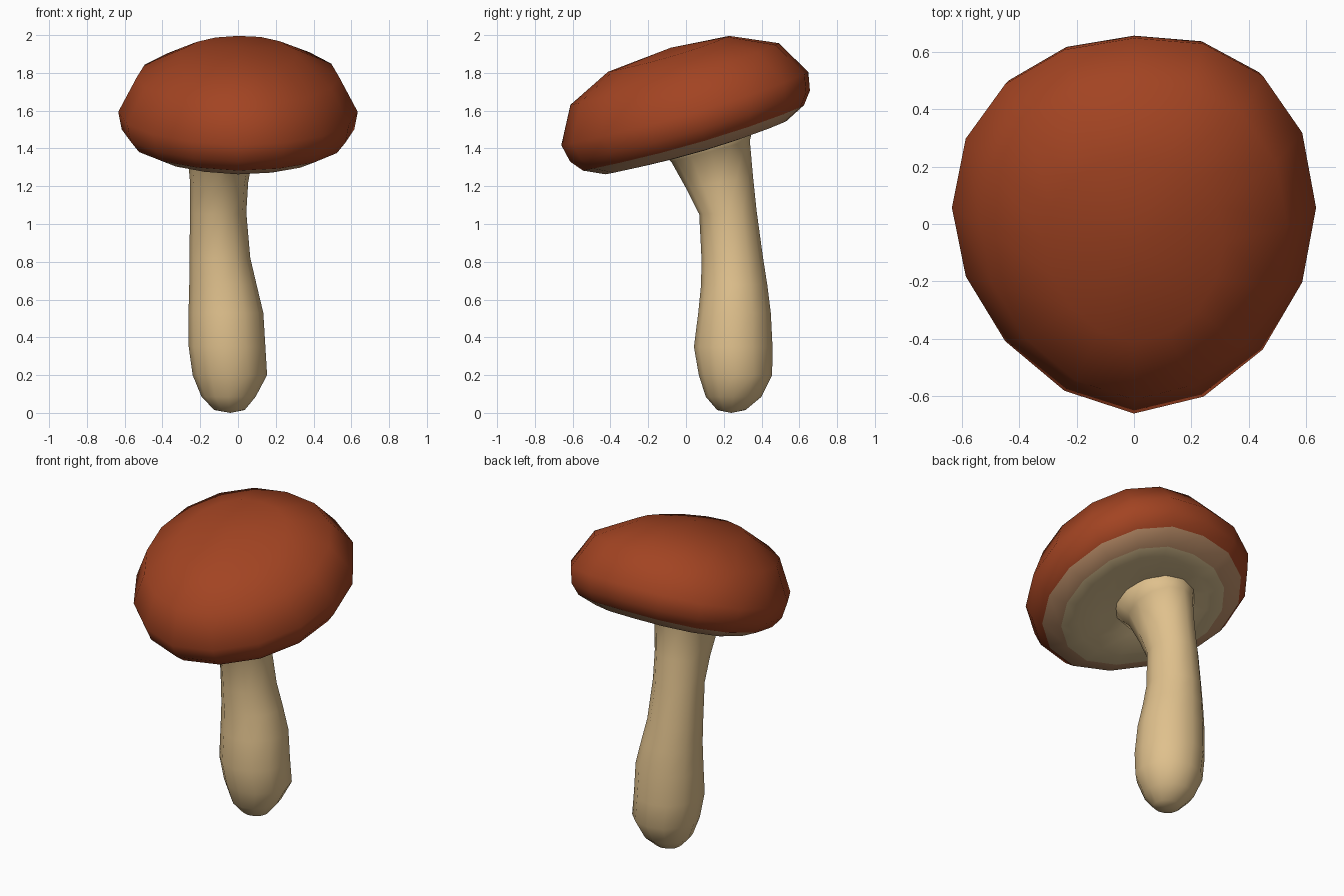
import bpy, bmesh, math
from mathutils import Matrix, Vector

if "Cube" in bpy.data.objects:
    bpy.data.objects.remove(bpy.data.objects["Cube"])


def material(name, rgb):
    m = bpy.data.materials.new(name)
    m.diffuse_color = (*rgb, 1)
    m.use_nodes = True
    m.node_tree.nodes["Principled BSDF"].inputs["Base Color"].default_value = m.diffuse_color
    return m


RED = material("cap red brown", (0.362, 0.057, 0.016))
TAN = material("cap edge tan", (0.50, 0.27, 0.14))
GILL = material("gill cream", (0.62, 0.47, 0.25))
STEM = material("stem cream", (0.74, 0.53, 0.265))


def loft(name, rings, bottom, top, mats, rule):
    """Skin a stack of rings (lists of points), closed by two end points."""
    bm = bmesh.new()
    loops = [[bm.verts.new(p) for p in r] for r in rings]
    n = len(loops[0])
    lo, hi = bm.verts.new(bottom), bm.verts.new(top)
    for k in range(len(loops) - 1):
        for i in range(n):
            j = (i + 1) % n
            f = bm.faces.new((loops[k][i], loops[k][j], loops[k + 1][j], loops[k + 1][i]))
            f.material_index = rule(k)
    for i in range(n):
        j = (i + 1) % n
        bm.faces.new((lo, loops[0][j], loops[0][i])).material_index = rule(-1)
        bm.faces.new((hi, loops[-1][i], loops[-1][j])).material_index = rule(len(loops))
    bmesh.ops.recalc_face_normals(bm, faces=bm.faces)
    for f in bm.faces:
        f.smooth = True
    me = bpy.data.meshes.new(name)
    bm.to_mesh(me)
    bm.free()
    for m in mats:
        me.materials.append(m)
    ob = bpy.data.objects.new(name, me)
    bpy.context.collection.objects.link(ob)
    return ob


# Cap: slightly lopsided dome leaning down towards the front
tilt = Matrix.Translation((0, 0, 1.59)) @ Matrix.Rotation(math.radians(16.5), 4, 'X')


def cap_point(r, w, a):
    c, s = math.cos(a), math.sin(a)
    k = r / 0.68
    shift = 0.055 * c * c + 0.03 * max(0, math.sin(2 * a))
    sag = 0.035 * c * c * k
    return tilt @ Vector((0.93 * r * c, r * s + k * shift, w - sag))


profile = [(0.12, -0.16), (0.25, -0.185), (0.40, -0.20), (0.50, -0.193),
           (0.61, -0.14), (0.662, -0.075), (0.682, 0.022), (0.575, 0.213),
           (0.335, 0.324)]
cap_rings = [[cap_point(r, w, math.tau * i / 16) for i in range(16)] for r, w in profile]
# gills underneath, a tan band at the edge, red above
loft("cap", cap_rings, tilt @ Vector((0, 0, -0.15)), tilt @ Vector((0, 0.02, 0.352)),
     [RED, TAN, GILL], lambda k: 2 if k < 3 else 1 if k == 3 else 0)

# Stem: bulbous foot, curved neck, flared tilted top (z, x, y, rx, ry, tilt)
sections = [(0.015, -0.045, 0.24, 0.08, 0.075, 0),
            (0.085, -0.05, 0.252, 0.143, 0.147, 0),
            (0.20, -0.043, 0.262, 0.197, 0.194, 0),
            (0.35, -0.058, 0.25, 0.203, 0.208, 0),
            (0.53, -0.064, 0.257, 0.198, 0.192, 0),
            (0.68, -0.08, 0.255, 0.178, 0.175, 0),
            (0.82, -0.096, 0.245, 0.161, 0.163, 0),
            (1.06, -0.105, 0.222, 0.149, 0.152, 3),
            (1.22, -0.10, 0.177, 0.154, 0.178, 9),
            (1.385, -0.092, 0.13, 0.176, 0.208, 15),
            (1.46, -0.06, 0.11, 0.24, 0.25, 16)]
stem_rings = []
for z, x, y, rx, ry, t in sections:
    stem_rings.append([(x + rx * math.cos(a), y + ry * math.sin(a),
                        z + ry * math.sin(a) * math.tan(math.radians(t)))
                       for a in (math.tau * i / 12 for i in range(12))])
loft("stem", stem_rings, (-0.04, 0.24, 0), (-0.06, 0.11, 1.48), [STEM], lambda k: 0)
